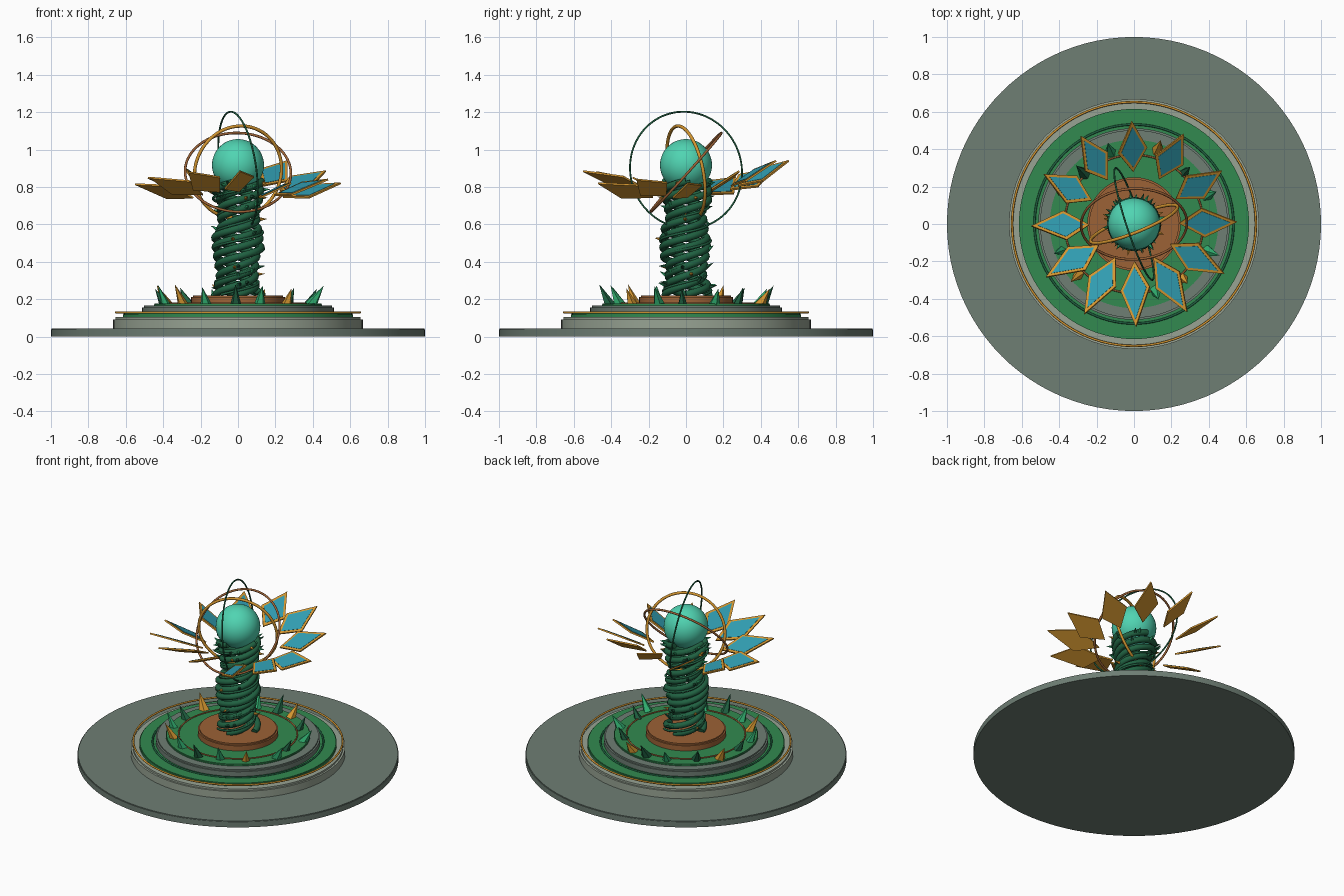
import bpy, bmesh, math, random
from mathutils import Vector, Matrix

if "Cube" in bpy.data.objects:
    bpy.data.objects.remove(bpy.data.objects["Cube"])

random.seed(4)
TAU = math.tau


def lin(c):
    return c / 12.92 if c <= 0.04045 else ((c + 0.055) / 1.055) ** 2.4


def mat(name, r, g, b):
    m = bpy.data.materials.new(name)
    m.diffuse_color = (lin(r / 255), lin(g / 255), lin(b / 255), 1)
    m.use_nodes = True
    m.node_tree.nodes["Principled BSDF"].inputs["Base Color"].default_value = m.diffuse_color
    return m


SLATE = mat("slate", 110, 126, 116)
STONE = mat("pale stone", 152, 164, 148)
MOSS = mat("moss green", 50, 138, 80)
COPPER = mat("copper", 156, 98, 54)
GOLD = mat("gold", 212, 150, 48)
VINE = mat("dark green", 32, 98, 66)
LEAF = mat("bright green", 48, 172, 110)
ORB = mat("turquoise", 80, 212, 178)
PANEL = mat("panel blue", 48, 156, 176)


def finish(name, bm, mats, smooth=True):
    me = bpy.data.meshes.new(name)
    bmesh.ops.recalc_face_normals(bm, faces=bm.faces)
    bm.to_mesh(me)
    bm.free()
    ob = bpy.data.objects.new(name, me)
    bpy.context.collection.objects.link(ob)
    for m in mats:
        me.materials.append(m)
    if smooth:
        bpy.ops.object.select_all(action='DESELECT')
        ob.select_set(True)
        bpy.context.view_layer.objects.active = ob
        bpy.ops.object.shade_smooth_by_angle(angle=math.radians(35))
    return ob


def disc(name, r, z0, z1, m, bevel=0.004):
    bm = bmesh.new()
    bmesh.ops.create_cone(bm, cap_ends=True, segments=96, radius1=r, radius2=r,
                          depth=z1 - z0, matrix=Matrix.Translation((0, 0, (z0 + z1) / 2)))
    rim = [e for e in bm.edges if abs(e.verts[0].co.z - e.verts[1].co.z) < 1e-5 and e.verts[0].co.z > (z0 + z1) / 2]
    bmesh.ops.bevel(bm, geom=rim, offset=bevel, segments=2, affect='EDGES')
    finish(name, bm, [m])


def ring(name, r, tube, z, m, normal=(0, 0, 1)):
    rot = Vector((0, 0, 1)).rotation_difference(Vector(normal).normalized())
    bpy.ops.mesh.primitive_torus_add(major_radius=r, minor_radius=tube, major_segments=96,
                                     minor_segments=10, location=(0, 0, z), rotation=rot.to_euler())
    ob = bpy.context.object
    ob.name = name
    ob.data.materials.append(m)
    bpy.ops.object.shade_smooth_by_angle(angle=math.radians(60))


def add_spike(bm, base, direction, r, length, sides, mi):
    rot = Vector((0, 0, 1)).rotation_difference(Vector(direction).normalized()).to_matrix().to_4x4()
    mx = Matrix.Translation(base) @ rot @ Matrix.Translation((0, 0, length / 2))
    res = bmesh.ops.create_cone(bm, cap_ends=True, segments=sides, radius1=r, radius2=0.0005,
                                depth=length, matrix=mx)
    for f in {f for v in res['verts'] for f in v.link_faces}:
        f.material_index = mi


# stepped base
disc("ground_disc", 1.0, 0, 0.042, SLATE)
disc("lower_plinth", 0.668, 0.04, 0.104, STONE, 0.012)
disc("lower_moss", 0.615, 0.10, 0.123, MOSS)
disc("upper_plinth", 0.512, 0.12, 0.165, SLATE, 0.01)
disc("upper_moss", 0.45, 0.16, 0.176, MOSS)
disc("copper_plate", 0.25, 0.17, 0.221, COPPER, 0.01)
ring("gold_trim", 0.652, 0.006, 0.129, GOLD)
ring("moss_trim", 0.532, 0.006, 0.125, VINE)
ring("copper_trim", 0.37, 0.005, 0.178, COPPER)

# crystals around the plate, leaning outward
bm = bmesh.new()
for i in range(16):
    a = TAU * (i + random.uniform(-0.25, 0.25)) / 16
    r = random.uniform(0.37, 0.42)
    out = Vector((math.cos(a), math.sin(a), 0))
    lean = out * random.uniform(0.4, 0.7) + Vector((0, 0, 1))
    kind = 2 if i in (3, 7, 10, 14) else i % 2
    base = out * r + Vector((0, 0, 0.165))
    add_spike(bm, base, lean, random.uniform(0.026, 0.036), random.uniform(0.10, 0.13), 5, kind)
finish("crystals", bm, [VINE, LEAF, GOLD], False)


# twisted vine trunk
def vine_point(t, phase, turns, extra=0):
    r = 0.108 + 0.016 * math.cos(2 * TAU * t + 0.3 * phase) + extra
    a = phase + turns * TAU * t
    return Vector((r * math.cos(a), r * math.sin(a), 0.225 + 0.605 * t))


def vine(name, phase, turns, tube, extra=0):
    cu = bpy.data.curves.new(name, 'CURVE')
    cu.dimensions = '3D'
    cu.bevel_depth = tube
    cu.bevel_resolution = 3
    cu.use_fill_caps = True
    sp = cu.splines.new('POLY')
    n = 110
    sp.points.add(n)
    for k in range(n + 1):
        sp.points[k].co = (*vine_point(k / n, phase, turns, extra), 1)
    cu.materials.append(VINE)
    bpy.context.collection.objects.link(bpy.data.objects.new(name, cu))


for i in range(4):
    vine(f"vine_{i}", i * TAU / 4, 3, 0.02)
for i in range(2):
    vine(f"tendril_{i}", 0.8 + i * TAU / 2, 3.4, 0.007, 0.014)

# thorns growing from the vines, denser under the orb
bm = bmesh.new()
for i in range(56):
    t = random.uniform(0.05, 0.97) if i < 36 else random.uniform(0.85, 1)
    p = vine_point(t, (i % 4) * TAU / 4, 3, 0.012)
    d = Vector((p.x, p.y, 0)).normalized() + Vector((0, 0, random.uniform(0, 0.7)))
    kind = (0, 1, 0, 2, 1)[i % 5]
    add_spike(bm, p, d, 0.012, random.uniform(0.03, 0.045), 5, kind)
finish("thorns", bm, [VINE, LEAF, GOLD], False)

# orb and orbit rings
bpy.ops.mesh.primitive_uv_sphere_add(segments=48, ring_count=24, radius=0.139, location=(0, 0, 0.917))
orb = bpy.context.object
orb.name = "orb"
orb.data.materials.append(ORB)
bpy.ops.object.shade_smooth_by_angle(angle=math.radians(60))
ring("green_orbit", 0.315, 0.005, 0.89, VINE, (1, 0.33, 0.137))
ring("copper_orbit", 0.283, 0.007, 0.878, COPPER, (0.03, -math.sin(0.84), math.cos(0.84)))
ring("gold_orbit", 0.25, 0.009, 0.88, GOLD, (0.4, -1, -0.2))

# pinwheel of kite petals: gold frame with a blue panel on top
TIP_Z = [.82, .885, .94, .94, .90, .85, .815, .85, .88, .885, .82, .84]
for i, tz in enumerate(TIP_Z):
    a = TAU * i / 12 + 0.02
    out = Vector((math.cos(a), math.sin(a), 0))
    tang = Vector((-math.sin(a), math.cos(a), 0))
    inner = out * (0.24 + 0.04 * math.sin(a)) + Vector((0, 0, 0.38 + 0.5 * (tz - 0.09)))
    tip = out * 0.55 + Vector((0, 0, tz))
    along = (tip - inner).normalized()
    roll = math.radians(24)
    up = along.cross(tang)
    side = tang * math.cos(roll) + up * math.sin(roll)
    nrm = along.cross(side).normalized()
    mid = inner.lerp(tip, 0.42)
    kite = [inner, mid - side * 0.085, tip, mid + side * 0.085]
    centre = inner.lerp(tip, 0.46)
    bm = bmesh.new()
    for scale, lo, hi, mi in ((1, -0.005, 0.005, 0), (0.8, 0.004, 0.007, 1)):
        pts = [centre + (p - centre) * scale for p in kite]
        bot = [bm.verts.new(p + nrm * lo) for p in pts]
        top = [bm.verts.new(p + nrm * hi) for p in pts]
        faces = [bm.faces.new(bot[::-1]), bm.faces.new(top)]
        for k in range(4):
            j = (k + 1) % 4
            faces.append(bm.faces.new((bot[k], bot[j], top[j], top[k])))
        for f in faces:
            f.material_index = mi
    finish(f"petal_{i}", bm, [GOLD, PANEL], False)
